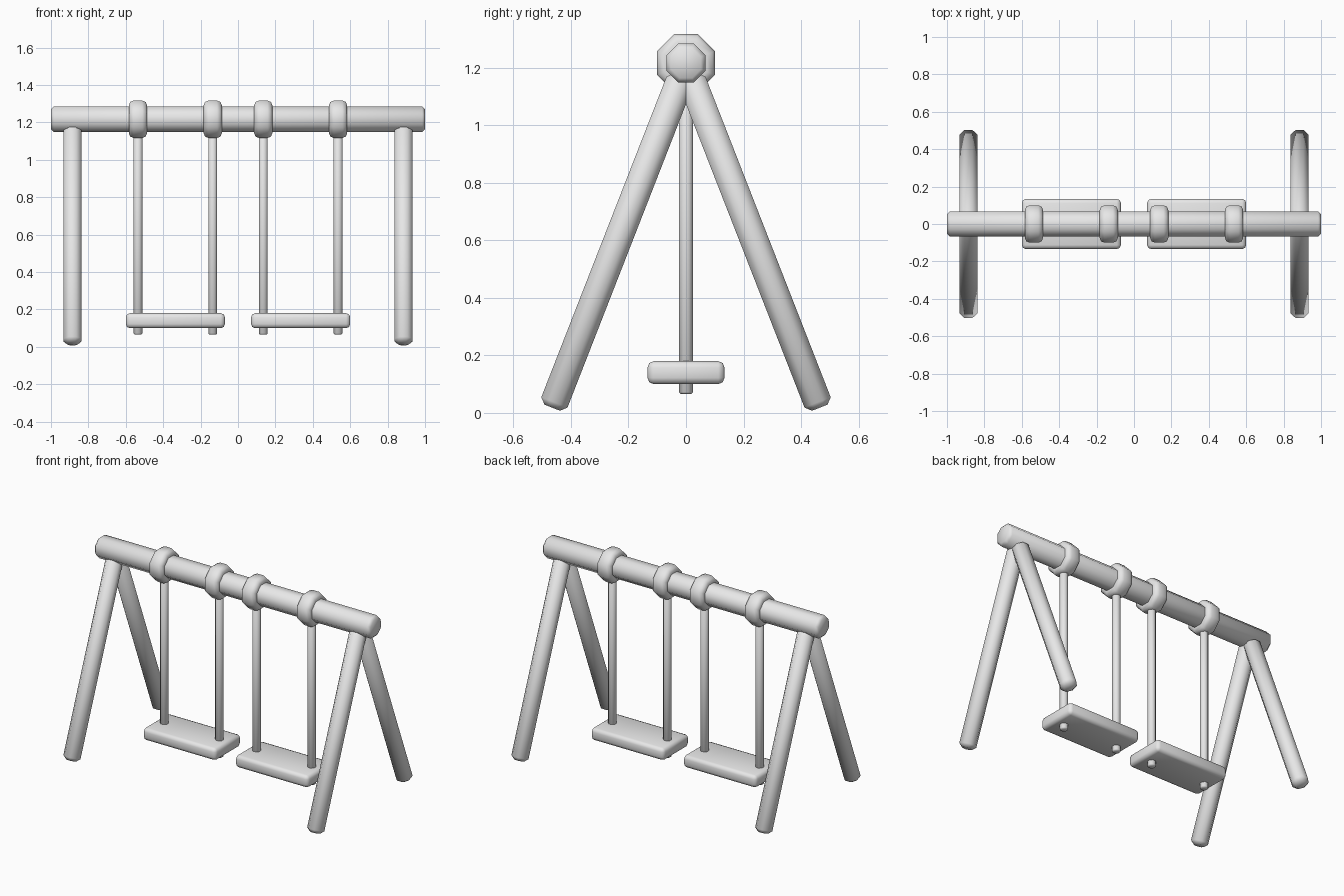
import bpy
import bmesh
import math
from mathutils import Matrix, Vector

cube = bpy.data.objects.get("Cube")
if cube:
    bpy.data.objects.remove(cube, do_unlink=True)

grey = bpy.data.materials.new("plain_grey")
grey.use_nodes = True
colour = (0.8, 0.8, 0.8, 1)
grey.diffuse_color = colour
grey.node_tree.nodes["Principled BSDF"].inputs["Base Color"].default_value = colour


def finish(name, bm, bevel, segments):
    """Turn the bmesh into a smooth, bevelled grey object."""
    mesh = bpy.data.meshes.new(name)
    for face in bm.faces:
        face.smooth = True
    bm.to_mesh(mesh)
    bm.free()
    mesh.materials.append(grey)
    obj = bpy.data.objects.new(name, mesh)
    bpy.context.collection.objects.link(obj)
    mod = obj.modifiers.new("Soft edges", "BEVEL")
    mod.width = bevel
    mod.segments = segments
    mod.limit_method = "ANGLE"
    mod.angle_limit = math.radians(60)
    return obj


def pole(name, start, end, half_width, bevel, segments=1):
    """Octagonal pole between two points, flats facing the axes."""
    start, end = Vector(start), Vector(end)
    along = end - start
    radius = half_width / math.cos(math.pi / 8)
    bm = bmesh.new()
    bmesh.ops.create_cone(bm, cap_ends=True, segments=8, radius1=radius,
                          radius2=radius, depth=along.length,
                          matrix=Matrix.Rotation(math.pi / 8, 4, "Z"))
    turn = Vector((0, 0, 1)).rotation_difference(along).to_matrix().to_4x4()
    bm.transform(Matrix.Translation((start + end) / 2) @ turn)
    return finish(name, bm, bevel, segments)


def plank(name, centre, size, bevel):
    bm = bmesh.new()
    bmesh.ops.create_cube(bm, size=1, matrix=Matrix.Diagonal((*size, 1)))
    bm.transform(Matrix.Translation(centre))
    return finish(name, bm, bevel, 2)


beam_z = 1.217

# Top beam
pole("top_beam", (-1, 0, beam_z), (1, 0, beam_z), 0.067, 0.015)

for side, label in ((1, "left"), (-1, "right")):
    # A-frame legs
    for y, place in ((-1, "front"), (1, "back")):
        pole(f"{place}_{label}_leg", (side * 0.885, y * 0.465, 0.018),
             (side * 0.885, y * 0.015, 1.17), 0.049, 0.02)

    # Swing seat
    plank(f"{label}_seat", (side * 0.335, 0, 0.14), (0.53, 0.268, 0.08), 0.022)

    # Ropes and the collars that hold them
    for x, place in ((0.135, "inner"), (0.535, "outer")):
        x *= side
        pole(f"{label}_{place}_rope", (x, 0, 0.066), (x, 0, beam_z), 0.024, 0.006)
        pole(f"{label}_{place}_collar", (x - 0.049, 0, beam_z),
             (x + 0.049, 0, beam_z), 0.1, 0.026, 2)
